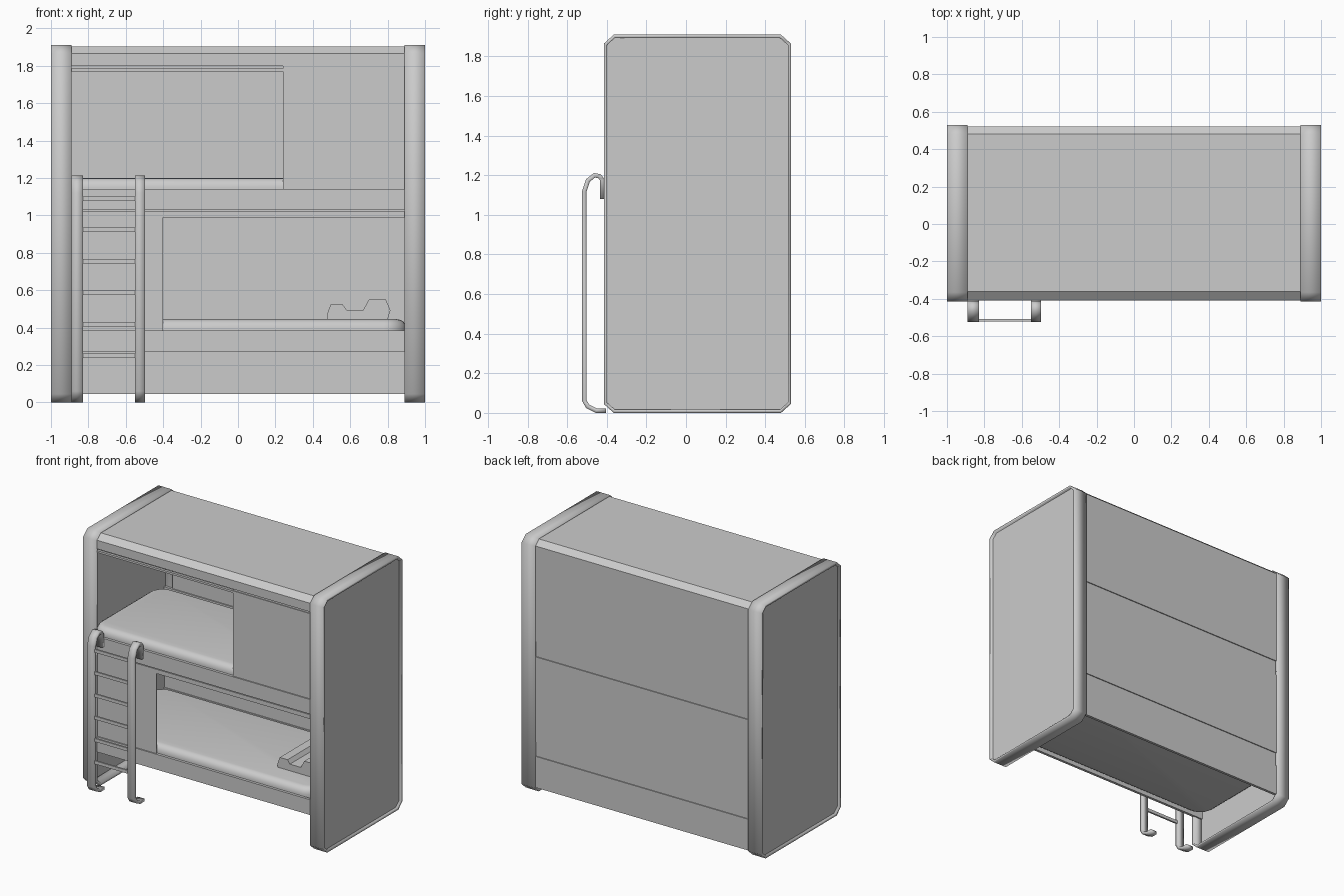
import bpy, bmesh
import math
from mathutils import Vector

if "Cube" in bpy.data.objects:
    bpy.data.objects.remove(bpy.data.objects["Cube"])


def finish(bm, name):
    bmesh.ops.recalc_face_normals(bm, faces=bm.faces)
    me = bpy.data.meshes.new(name)
    bm.to_mesh(me)
    bm.free()
    ob = bpy.data.objects.new(name, me)
    bpy.context.collection.objects.link(ob)
    return ob


def smooth(ob, degrees=30):
    bpy.ops.object.select_all(action='DESELECT')
    ob.select_set(True)
    bpy.context.view_layer.objects.active = ob
    bpy.ops.object.shade_smooth_by_angle(angle=math.radians(degrees))


def box_bm(x0, x1, y0, y1, z0, z1):
    bm = bmesh.new()
    bmesh.ops.create_cube(bm, size=1)
    for v in bm.verts:
        v.co = Vector(((x0 + x1) / 2 + v.co.x * (x1 - x0),
                       (y0 + y1) / 2 + v.co.y * (y1 - y0),
                       (z0 + z1) / 2 + v.co.z * (z1 - z0)))
    return bm


def box(name, *dims):
    return finish(box_bm(*dims), name)


def sheet(name, pts, x0, x1, thick, closed=False):
    """Bent sheet: a clockwise (y, z) path swept along x and thickened inward."""
    bm = bmesh.new()
    rows = [[bm.verts.new((x, y, z)) for x in (x0, x1)] for y, z in pts]
    n = len(rows)
    for i in range(n if closed else n - 1):
        a, b = rows[i], rows[(i + 1) % n]
        bm.faces.new((a[0], a[1], b[1], b[0]))
    me = bpy.data.meshes.new(name)
    bm.to_mesh(me)
    bm.free()
    ob = bpy.data.objects.new(name, me)
    bpy.context.collection.objects.link(ob)
    mod = ob.modifiers.new("thickness", 'SOLIDIFY')
    mod.thickness = thick
    mod.offset = -1
    mod.use_even_offset = True
    return ob


def prism(name, pts, axis, a, b):
    """Closed outline extruded along x (points are y, z) or y (points are x, z)."""
    bm = bmesh.new()
    put = (lambda p, t: (t, p[0], p[1])) if axis == 'x' else (lambda p, t: (p[0], t, p[1]))
    face = bm.faces.new([bm.verts.new(put(p, a)) for p in pts])
    ext = bmesh.ops.extrude_face_region(bm, geom=[face])
    move = Vector((b - a, 0, 0)) if axis == 'x' else Vector((0, b - a, 0))
    bmesh.ops.translate(bm, vec=move,
                        verts=[g for g in ext['geom'] if isinstance(g, bmesh.types.BMVert)])
    return finish(bm, name)


def octagon(y0, y1, z0, z1, cy, cz):
    return [(y0, z0 + cz), (y0, z1 - cz), (y0 + cy, z1), (y1 - cy, z1),
            (y1, z1 - cz), (y1, z0 + cz), (y1 - cy, z0), (y0 + cy, z0)]


# End frames: wide chamfered bands closed by recessed panels
for side, s in (("left", -1), ("right", 1)):
    xs = sorted((s * 0.89, s * 1.0))
    band = sheet(side + "_end_band", octagon(-0.415, 0.53, 0, 1.91, 0.05, 0.045), *xs, 0.016, True)
    smooth(band, 50)
    prism(side + "_end_panel", octagon(-0.402, 0.517, 0.013, 1.897, 0.045, 0.04),
          'x', s * 0.966, s * 0.982)

# Roof wrapping into front lip and upper back panel
sheet("roof", [(-0.408, 1.80), (-0.408, 1.865), (-0.36, 1.902), (0.48, 1.902),
               (0.522, 1.865), (0.522, 1.145)], -0.9, 0.9, 0.018)

# Back panels and rails
for name, z0, z1, y in (("back_base_panel", 0.045, 0.28, 0.522), ("back_lower_rail", 0.275, 0.39, 0.515),
                        ("back_middle_panel", 0.387, 1.03, 0.522), ("back_upper_rail", 1.025, 1.15, 0.515)):
    box(name, -0.965, 0.965, y - 0.02, y, z0, z1)

# Front boards and curtain tracks (open below the lower rail)
for name, z0, z1, y in (("front_lower_rail", 0.27, 0.385, -0.409), ("front_upper_rail", 1.03, 1.14, -0.409),
                        ("lower_track", 0.99, 1.022, -0.403), ("upper_track", 1.77, 1.785, -0.405)):
    box(name, -0.965, 0.965, y, y + 0.02, z0, z1)

# Sliding curtain panels
box("upper_curtain", 0.24, 0.89, -0.400, -0.392, 1.13, 1.80)
box("lower_curtain", -0.89, -0.40, -0.400, -0.392, 0.38, 1.0)

# Mattresses with rounded plan corners and soft edges
for level, top in (("lower", 0.445), ("upper", 1.20)):
    bm = box_bm(-0.962, 0.90, -0.387, 0.425, top - 0.17, top)
    upright = [e for e in bm.edges if abs(e.verts[0].co.z - e.verts[1].co.z) > 0.1]
    bmesh.ops.bevel(bm, geom=upright, offset=0.12, segments=6, profile=0.5, affect='EDGES')
    rims = [e for e in bm.edges if abs(e.verts[0].co.z - e.verts[1].co.z) < 0.01]
    bmesh.ops.bevel(bm, geom=rims, offset=0.05, segments=4, profile=0.5, affect='EDGES')
    smooth(finish(bm, level + "_mattress"))

    # Contoured pillow
    outline = [(0.48, 0), (0.475, 0.025), (0.495, 0.08), (0.56, 0.08), (0.58, 0.052),
               (0.67, 0.052), (0.70, 0.107), (0.79, 0.107), (0.815, 0.05), (0.80, 0)]
    prism(level + "_pillow", [(x, top - 0.002 + z) for x, z in outline], 'y', -0.21, 0.27)

# Ladder: two bent straps hooked over the upper rail, with six rungs
strap = [(-0.405, 0.0), (-0.455, 0.0), (-0.505, 0.025), (-0.525, 0.06),
         (-0.525, 1.12), (-0.505, 1.18), (-0.465, 1.212), (-0.43, 1.205), (-0.412, 1.18),
         (-0.412, 1.08)]
for name, x0, x1 in (("ladder_left_strap", -0.89, -0.83), ("ladder_right_strap", -0.552, -0.498)):
    smooth(sheet(name, strap, x0, x1, 0.022), 50)
for i in range(6):
    z = 0.25 + i * 0.168
    box("ladder_rung_%d" % (i + 1), -0.84, -0.54, -0.521, -0.508, z - 0.012, z + 0.012)
